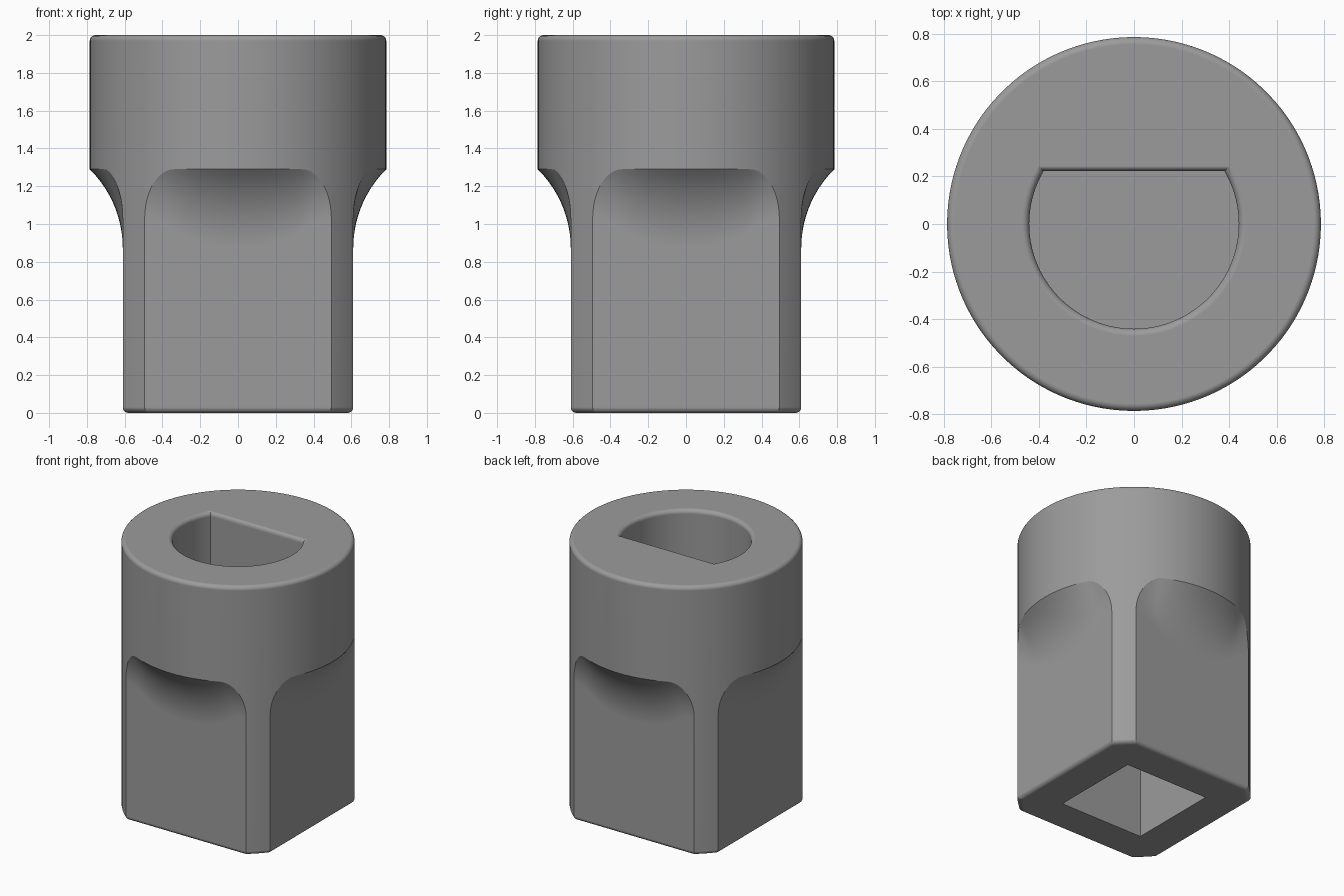
import bpy, bmesh, math

if "Cube" in bpy.data.objects:
    bpy.data.objects.remove(bpy.data.objects["Cube"])

R, FLAT, H = 0.785, 0.61, 2.0        # collar radius, flat distance, height
FILLET, BEV = 0.59, 0.03             # run-out radius, edge rounding
T_FLAT = math.acos(FLAT / R)         # half angle covered by one flat
X_END = R * math.sin(T_FLAT)
Z_LOW, Z_HIGH, X_ROUND = 1.03, 1.29, 0.34

steel = bpy.data.materials.new("steel grey")
steel.diffuse_color = (0.33, 0.33, 0.33, 1)
steel.use_nodes = True
steel.node_tree.nodes["Principled BSDF"].inputs["Base Color"].default_value = steel.diffuse_color


def loft(name, rings):
    """Closed solid through rings of equal point count, bottom to top."""
    bm = bmesh.new()
    vs = [[bm.verts.new(p) for p in ring] for ring in rings]
    n = len(vs[0])
    for a, b in zip(vs, vs[1:]):
        for i in range(n):
            j = (i + 1) % n
            bm.faces.new((a[i], a[j], b[j], b[i]))
    bm.faces.new(vs[0][::-1])
    bm.faces.new(vs[-1])
    bmesh.ops.recalc_face_normals(bm, faces=bm.faces)
    me = bpy.data.meshes.new(name)
    bm.to_mesh(me)
    bm.free()
    me.materials.append(steel)
    ob = bpy.data.objects.new(name, me)
    bpy.context.collection.objects.link(ob)
    return ob


def column(t, on_flat):
    """Vertical profile on the front side, at angle t from the -y axis."""
    x, y = R * math.sin(t), R * math.cos(t)
    d = max(y - FLAT, 0) if on_flat else 0
    base = FLAT if on_flat else y
    u = min(max((abs(x) - X_ROUND) / (X_END - X_ROUND), 0), 1)
    z_top = Z_LOW + (Z_HIGH - Z_LOW) * math.sqrt(1 - u * u)
    dz = max(math.sqrt(max(2 * FILLET * d - d * d, 0)), 0.02)
    pts = []
    for k in range(6):                               # rounded foot
        a = math.pi / 2 * k / 5
        s = 1 - BEV * (1 - math.sin(a)) / FLAT
        pts.append((x * s, -base * s, BEV * (1 - math.cos(a))))
    for k in range(13):                              # concave run-out
        f = k / 12
        h = f * dz
        off = FILLET - math.sqrt(FILLET ** 2 - h * h) if d > 1e-6 else 0
        if k == 12:
            off = d
        pts.append((x, -(base + off), z_top - dz + h))
    for k in range(6):                               # rounded collar rim
        a = math.pi / 2 * k / 5
        s = 1 - BEV * (1 - math.cos(a)) / R
        pts.append((x * s, -y * s, H - BEV + BEV * math.sin(a)))
    return pts


# Quarter outline: one flat with denser columns near its ends, then a corner
quarter = [column(T_FLAT * math.sin(math.pi / 2 * (i / 20 - 1)), True) for i in range(41)]
corner = math.pi / 2 - 2 * T_FLAT
quarter += [column(T_FLAT + corner * i / 5, False) for i in range(1, 5)]
columns = []
for q in range(4):
    c, s = [(1, 0), (0, 1), (-1, 0), (0, -1)][q]
    columns += [[(c * x - s * y, s * x + c * y, z) for x, y, z in col] for col in quarter]
body = loft("adapter_body", list(zip(*columns)))


def d_ring(grow, z):
    """Round outline cut straight at the back."""
    r, flat = 0.44 + grow, 0.222 + grow * 0.7
    a0 = math.asin(flat / r)
    span = math.pi + 2 * a0
    return [(r * math.cos(math.pi - a0 + span * i / 72),
             r * math.sin(math.pi - a0 + span * i / 72), z) for i in range(73)]


def square_ring(s, z):
    return [(-s, -s, z), (s, -s, z), (s, s, z), (-s, s, z)]


# D-shaped bore with a rounded mouth, and square drive socket below
mouth = [d_ring(BEV * (1 - math.cos(math.pi / 2 * k / 5)),
                H - BEV + BEV * math.sin(math.pi / 2 * k / 5)) for k in range(6)]
bore = loft("shaft_bore_cutter", [d_ring(0, 1.1)] + mouth + [d_ring(BEV, H + 0.1)])
socket = loft("square_socket_cutter", [square_ring(0.342, -0.1), square_ring(0.342, 0.85)])

bpy.context.view_layer.objects.active = body
body.select_set(True)
for cutter in (bore, socket):
    cutter.hide_render = True
    mod = body.modifiers.new("cut", 'BOOLEAN')
    mod.operation, mod.object, mod.solver = 'DIFFERENCE', cutter, 'EXACT'
    bpy.ops.object.modifier_apply(modifier=mod.name)
    bpy.data.objects.remove(cutter, do_unlink=True)

bpy.ops.object.select_all(action='DESELECT')
body.select_set(True)
bpy.ops.object.shade_smooth_by_angle(angle=math.radians(25))
wn = body.modifiers.new("even shading", 'WEIGHTED_NORMAL')
wn.keep_sharp = True
